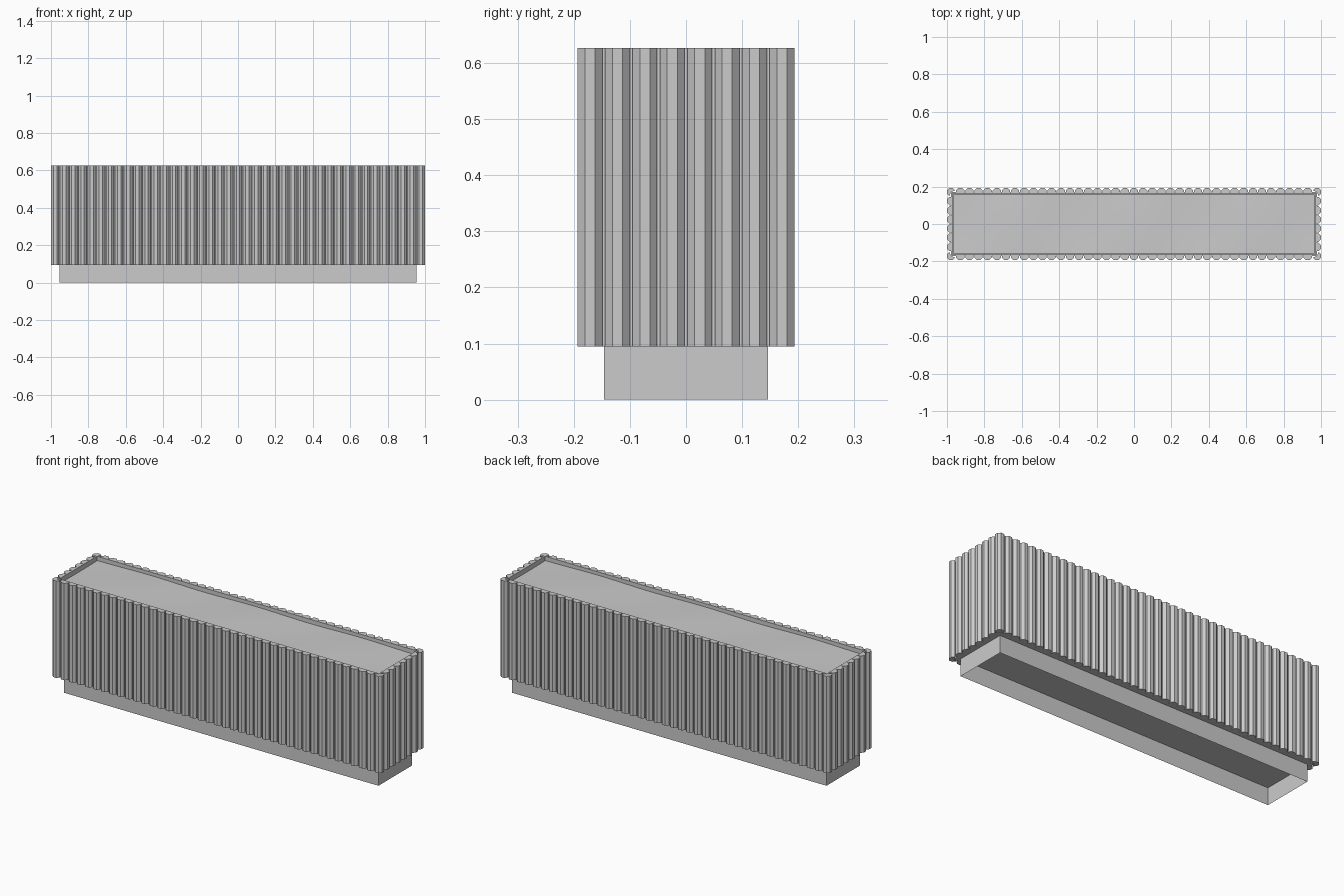
import bpy, bmesh, math
from mathutils import Vector

cube = bpy.data.objects.get("Cube")
if cube:
    bpy.data.objects.remove(cube, do_unlink=True)

# Overall sizes
WALL_X, WALL_Y = 0.978, 0.171
BOTTOM, TOP = 0.095, 0.627
RIB_R = 0.022
RIBS_X, RIBS_Y = 41, 8
RIM = 0.012

grey = bpy.data.materials.new("plain grey")
grey.use_nodes = True
colour = (0.6, 0.6, 0.6, 1)
grey.diffuse_color = colour
grey.node_tree.nodes["Principled BSDF"].inputs["Base Color"].default_value = colour


def finish(bm, name):
    """Turn a bmesh into a named grey object."""
    bmesh.ops.recalc_face_normals(bm, faces=bm.faces)
    mesh = bpy.data.meshes.new(name)
    bm.to_mesh(mesh)
    bm.free()
    mesh.materials.append(grey)
    obj = bpy.data.objects.new(name, mesh)
    bpy.context.collection.objects.link(obj)
    return obj


def box(half_x, half_y, low, high):
    bm = bmesh.new()
    bmesh.ops.create_cube(bm, size=2)
    for v in bm.verts:
        v.co = (v.co.x * half_x, v.co.y * half_y, low if v.co.z < 0 else high)
    return bm


def face_towards(bm, sign):
    bm.normal_update()
    return [f for f in bm.faces if f.normal.z * sign > 0.9]


# Plinth: thin walls, open underneath
bm = box(0.955, 0.146, 0, BOTTOM)
bmesh.ops.delete(bm, geom=face_towards(bm, 1) + face_towards(bm, -1), context="FACES")
finish(bm, "plinth")

# Trough with a thin rim around the opening
bm = box(WALL_X, WALL_Y, BOTTOM, TOP)
opening = face_towards(bm, 1)
bmesh.ops.inset_region(bm, faces=opening, thickness=RIM)
inner = bmesh.ops.extrude_face_region(bm, geom=opening)["geom"]
bmesh.ops.translate(bm, vec=(0, 0, -0.035),
                    verts=[g for g in inner if isinstance(g, bmesh.types.BMVert)])
floor = [g for g in inner if isinstance(g, bmesh.types.BMFace)]
bmesh.ops.delete(bm, geom=floor + [f for f in opening if f.is_valid], context="FACES")
finish(bm, "trough")


def rib(bm, cx, cy, out_x, out_y):
    """Upright eight-sided rib, cut off where it would enter the trough."""
    outline = []
    for k in range(8):
        a = math.radians(22.5 + 45 * k)
        x, y = (RIB_R / math.cos(math.pi / 8) * f(a) for f in (math.cos, math.sin))
        if out_x and out_y:
            if x * out_x < 0 and y * out_y < 0:
                x = y = 0
        elif out_x:
            x = out_x * max(0, x * out_x)
        else:
            y = out_y * max(0, y * out_y)
        p = Vector((cx + x, cy + y, BOTTOM))
        if all((p - q).length > 1e-5 for q in outline):
            outline.append(p)
    base = bm.faces.new([bm.verts.new(p) for p in outline])
    top = bmesh.ops.extrude_face_region(bm, geom=[base], use_keep_orig=True)["geom"]
    bmesh.ops.translate(bm, vec=(0, 0, TOP - BOTTOM),
                        verts=[g for g in top if isinstance(g, bmesh.types.BMVert)])


# Ribs along all four sides and at the corners
bm = bmesh.new()
for i in range(RIBS_X):
    for j in range(RIBS_Y):
        out_x = (i == RIBS_X - 1) - (i == 0)
        out_y = (j == RIBS_Y - 1) - (j == 0)
        if out_x or out_y:
            rib(bm, WALL_X * (2 * i / (RIBS_X - 1) - 1),
                WALL_Y * (2 * j / (RIBS_Y - 1) - 1), out_x, out_y)
finish(bm, "ribs")

# Gently uneven soil just below the rim
bm = bmesh.new()
bmesh.ops.create_grid(bm, x_segments=32, y_segments=6, size=1)
for v in bm.verts:
    x, y = v.co.x, v.co.y
    v.co = (x * (WALL_X - RIM), y * (WALL_Y - RIM),
            0.608 + 0.005 * math.cos(3 * math.pi * x) * math.cos(y))
soil = finish(bm, "soil")
for f in soil.data.polygons:
    f.use_smooth = True
